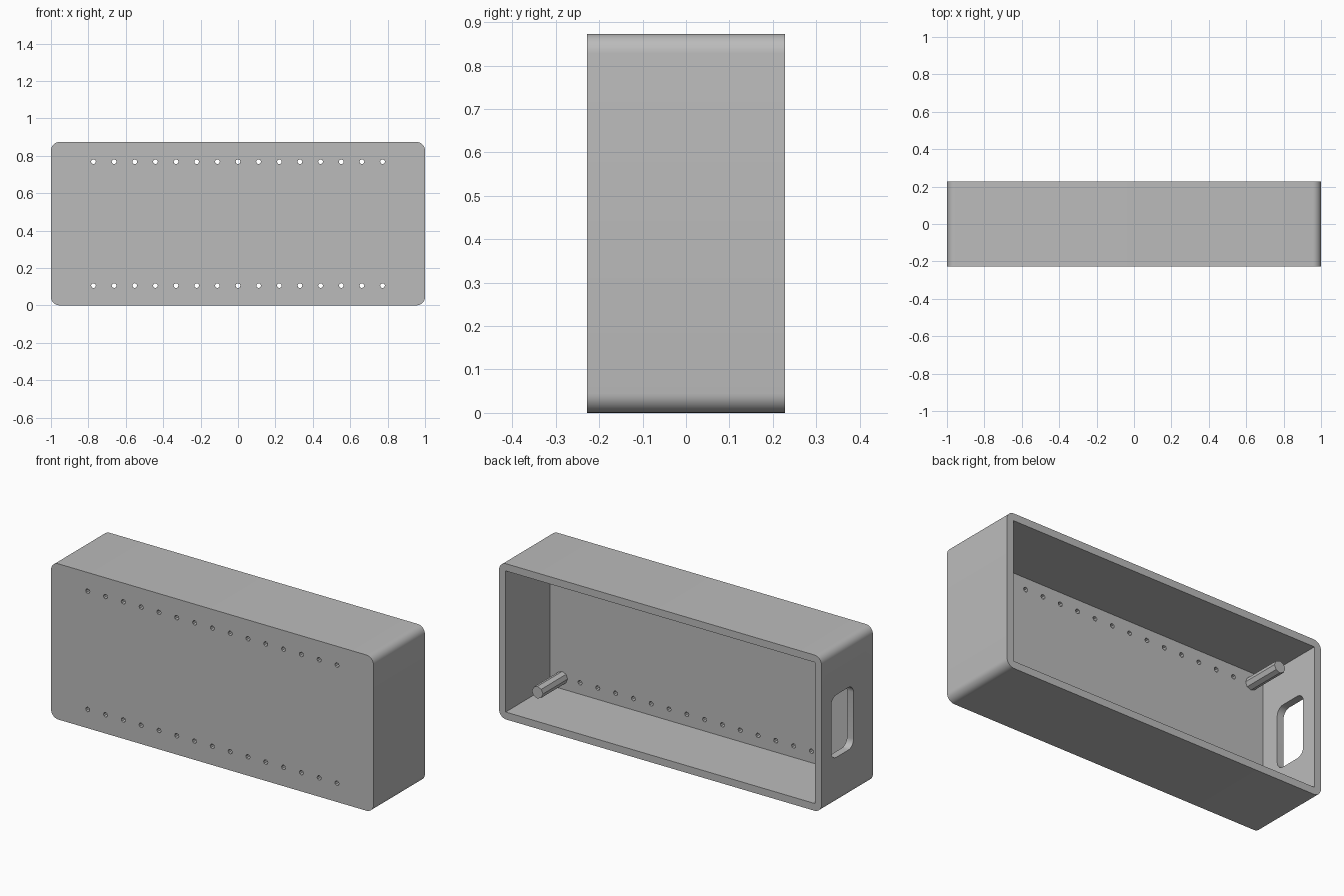
import bpy, bmesh
from math import pi, cos, sin
from mathutils import Vector, Matrix

LENGTH, DEPTH, HEIGHT = 2.0, 0.455, 0.873
WALL, FRONT = 0.041, 0.063
MID_Z = HEIGHT / 2
STEP = 0.1104                      # hole spacing
ROWS = (MID_Z - 3 * STEP, MID_Z + 3 * STEP)
INNER_Y = -DEPTH / 2 + FRONT       # inside face of the front panel

if "Cube" in bpy.data.objects:
    bpy.data.objects.remove(bpy.data.objects["Cube"])

grey = bpy.data.materials.new("plain grey")
grey.use_nodes = True
grey.diffuse_color = (0.5, 0.5, 0.5, 1)
bsdf = next(n for n in grey.node_tree.nodes if n.type == "BSDF_PRINCIPLED")
bsdf.inputs["Base Color"].default_value = grey.diffuse_color


def finish(bm, name):
    bmesh.ops.recalc_face_normals(bm, faces=bm.faces)
    mesh = bpy.data.meshes.new(name)
    bm.to_mesh(mesh)
    bm.free()
    mesh.materials.append(grey)
    obj = bpy.data.objects.new(name, mesh)
    bpy.context.collection.objects.link(obj)
    return obj


def rounded_prism(name, center, across, width, height, depth, radius, steps=8):
    """Rounded rectangle, width along 'across' and height along z, extruded sideways."""
    across, up = Vector(across), Vector((0, 0, 1))
    normal = across.cross(up)
    start = Vector(center) - normal * depth / 2
    bm = bmesh.new()
    verts = []
    for corner, (sx, sz) in enumerate(((1, 1), (-1, 1), (-1, -1), (1, -1))):
        for i in range(steps + 1):
            a = (corner + i / steps) * pi / 2
            u = sx * (width / 2 - radius) + radius * cos(a)
            v = sz * (height / 2 - radius) + radius * sin(a)
            verts.append(bm.verts.new(start + across * u + up * v))
    face = bm.faces.new(verts)
    ext = bmesh.ops.extrude_face_region(bm, geom=[face])
    moved = [g for g in ext["geom"] if isinstance(g, bmesh.types.BMVert)]
    bmesh.ops.translate(bm, verts=moved, vec=normal * depth)
    return finish(bm, name)


def rods(name, places, radius, y0, y1, sides):
    """Cylinders along y at each (x, z) place."""
    bm = bmesh.new()
    for x, z in places:
        place = Matrix.Translation((x, (y0 + y1) / 2, z)) @ Matrix.Rotation(pi / 2, 4, "X")
        bmesh.ops.create_cone(bm, cap_ends=True, segments=sides, radius1=radius,
                              radius2=radius, depth=y1 - y0, matrix=place)
    return finish(bm, name)


def cut(target, cutter):
    mod = target.modifiers.new("cut", "BOOLEAN")
    mod.operation, mod.solver, mod.object = "DIFFERENCE", "EXACT", cutter
    cutter.hide_render = True
    bpy.context.view_layer.objects.active = target
    bpy.ops.object.modifier_apply(modifier=mod.name)
    bpy.data.objects.remove(cutter)


# Case with rounded long edges
case = rounded_prism("case", (0, 0, MID_Z), (1, 0, 0), LENGTH, HEIGHT, DEPTH, 0.045)

# Square-cornered cavity, open at the back
bm = bmesh.new()
bmesh.ops.create_cube(bm, size=1)
bmesh.ops.scale(bm, verts=bm.verts, vec=(LENGTH - 2 * WALL, DEPTH, HEIGHT - 2 * WALL))
bmesh.ops.translate(bm, verts=bm.verts, vec=(0, INNER_Y + DEPTH / 2, MID_Z))
cut(case, finish(bm, "cavity_cutter"))

# Two rows of holes through the front panel
places = [(i * STEP, z) for i in range(-7, 8) for z in ROWS]
cut(case, rods("hole_cutter", places, 0.013, -DEPTH, INNER_Y + 0.03, 8))

# Rounded opening in one end wall
cut(case, rounded_prism("opening_cutter", (-1, 0.043, MID_Z), (0, 1, 0),
                        0.197, 0.35, 0.3, 0.045))

# Mounting posts in the four inside corners
corners = [(side * 8 * STEP, z) for side in (-1, 1) for z in ROWS]
posts = rods("mounting_posts", corners, 0.034, INNER_Y - 0.01, 0.055, 8)

# Smooth only the rounded edges of the case
bpy.ops.object.select_all(action="DESELECT")
case.select_set(True)
bpy.context.view_layer.objects.active = case
bpy.ops.object.shade_smooth_by_angle(angle=pi / 6)
